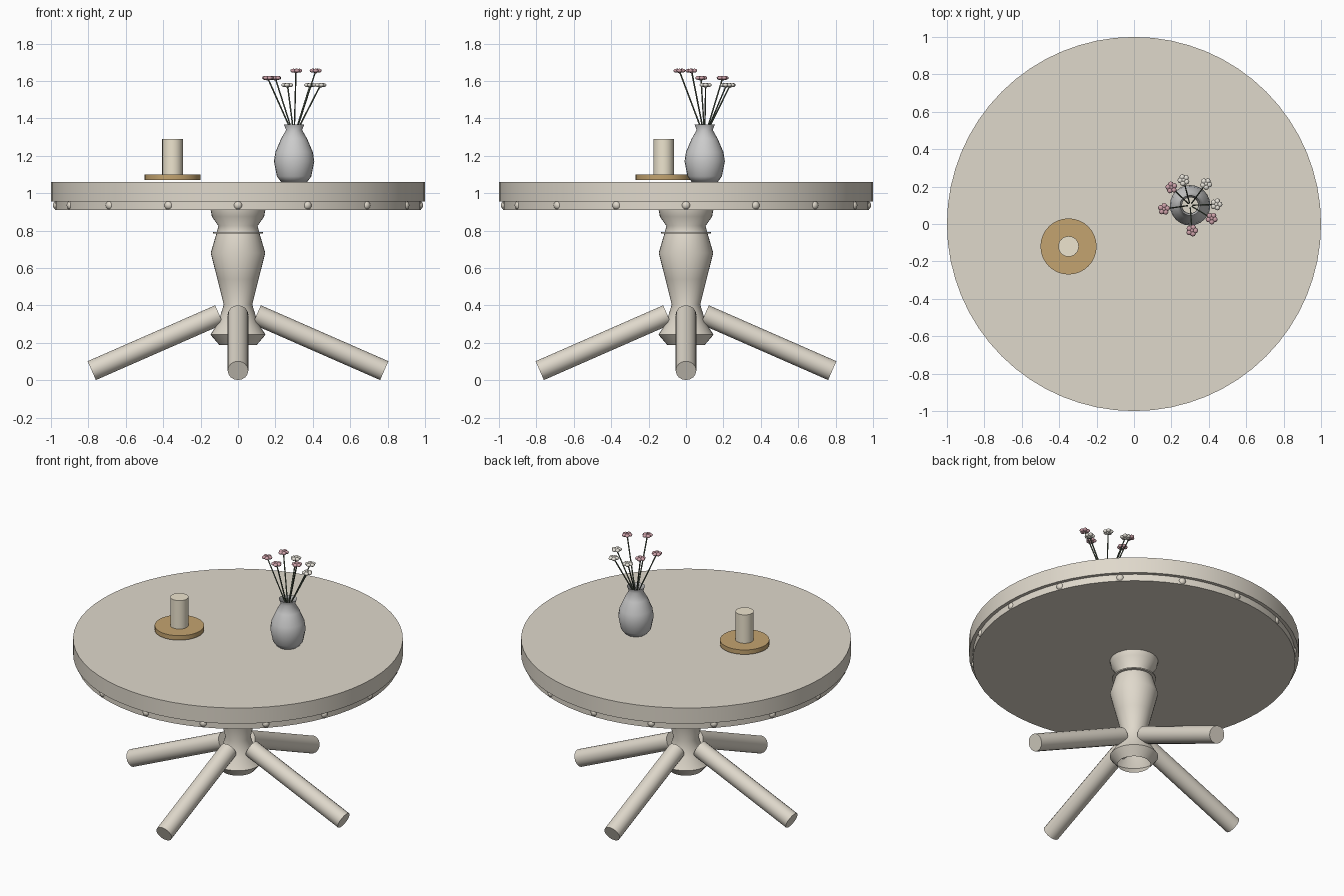
import bpy, bmesh
from math import pi, sin, cos, radians
from mathutils import Vector, Matrix

if "Cube" in bpy.data.objects:
    bpy.data.objects.remove(bpy.data.objects["Cube"])


def mat(name, rgb):
    m = bpy.data.materials.new(name)
    m.diffuse_color = (*rgb, 1)
    m.use_nodes = True
    m.node_tree.nodes["Principled BSDF"].inputs["Base Color"].default_value = m.diffuse_color
    return m


CREAM = mat("cream_paint", (0.74, 0.69, 0.60))
WAX = mat("candle_wax", (0.85, 0.78, 0.62))
BRASS = mat("brass", (0.55, 0.37, 0.16))
STEM = mat("stem_dark", (0.10, 0.13, 0.09))
PINK = mat("petal_pink", (0.62, 0.36, 0.40))
IVORY = mat("petal_ivory", (0.80, 0.77, 0.70))


def finish(bm, name, material=None, angle=40):
    bmesh.ops.recalc_face_normals(bm, faces=bm.faces)
    me = bpy.data.meshes.new(name)
    bm.to_mesh(me)
    bm.free()
    ob = bpy.data.objects.new(name, me)
    bpy.context.collection.objects.link(ob)
    if material:
        me.materials.append(material)
    bpy.ops.object.select_all(action='DESELECT')
    ob.select_set(True)
    bpy.context.view_layer.objects.active = ob
    bpy.ops.object.shade_smooth_by_angle(angle=radians(angle))
    return ob


def lathe(name, profile, segs=32, center=(0, 0), material=None, cap=(), angle=40):
    """Revolve (radius, z) points; cap lists the profile ends to close."""
    bm = bmesh.new()
    rings = [[bm.verts.new((center[0] + r * cos(2 * pi * i / segs),
                            center[1] + r * sin(2 * pi * i / segs), z))
              for i in range(segs)] for r, z in profile]
    for a, b in zip(rings, rings[1:]):
        for i in range(segs):
            j = (i + 1) % segs
            bm.faces.new((a[i], a[j], b[j], b[i]))
    for end in cap:
        bm.faces.new(rings[end])
    return finish(bm, name, material, angle)


def rod(name, a, b, r, segs, material):
    a, b = Vector(a), Vector(b)
    d = b - a
    m = Matrix.Translation((a + b) / 2) @ d.to_track_quat('Z', 'Y').to_matrix().to_4x4()
    bm = bmesh.new()
    bmesh.ops.create_cone(bm, cap_ends=True, segments=segs, radius1=r, radius2=r,
                          depth=d.length, matrix=m)
    return finish(bm, name, material)


# Table top and the apron below it
lathe("table_top", [(1, 0.955), (1, 1.06)], 64, material=CREAM, cap=(0, -1))
lathe("apron", [(0.978, 0.91), (0.978, 0.957)], 64, material=CREAM, cap=(0, -1))

# Beads around the apron
bm = bmesh.new()
for i in range(16):
    a = i * pi / 8
    bmesh.ops.create_uvsphere(bm, u_segments=12, v_segments=8, radius=0.025,
                              matrix=Matrix.Translation((0.965 * cos(a), 0.965 * sin(a), 0.935)))
finish(bm, "apron_beads", CREAM)

# Turned pedestal, open underneath, with a thin collar
lathe("pedestal", [(0.10, 0.188), (0.147, 0.243), (0.105, 0.31), (0.076, 0.405),
                   (0.11, 0.54), (0.146, 0.68), (0.115, 0.785), (0.105, 0.825),
                   (0.14, 0.875), (0.146, 0.91)], material=CREAM, angle=60)
lathe("pedestal_collar", [(0.10, 0.785), (0.133, 0.785), (0.133, 0.793), (0.10, 0.793)],
      material=CREAM)

# Four splayed legs
for i, side in enumerate(("right", "back", "left", "front")):
    c, s = (1, 0, -1, 0)[i], (0, 1, 0, -1)[i]
    rod(side + "_leg", (0.10 * c, 0.10 * s, 0.35), (0.782 * c, 0.782 * s, 0.051),
        0.055, 16, CREAM)

# Candle on a plate
lathe("candle_plate", [(0.15, 1.07), (0.15, 1.10)], 32, (-0.35, -0.12), BRASS, (0, -1))
lathe("candle", [(0.055, 1.10), (0.055, 1.29)], 24, (-0.35, -0.12), WAX, (0, -1))

# Vase, open at the mouth
VX, VY = 0.30, 0.10
lathe("vase", [(0.07, 1.06), (0.092, 1.09), (0.108, 1.17), (0.10, 1.22), (0.07, 1.29),
               (0.043, 1.338), (0.055, 1.368)], 24, (VX, VY), cap=(0,), angle=60)

# Flowers: bloom position and petal colour
flowers = [(0.44, 0.105, 1.575, IVORY), (0.385, 0.215, 1.575, IVORY),
           (0.265, 0.235, 1.575, IVORY), (0.20, 0.195, 1.613, PINK),
           (0.16, 0.08, 1.613, PINK), (0.31, -0.035, 1.652, PINK),
           (0.415, 0.03, 1.652, PINK)]
for n, (x, y, z, colour) in enumerate(flowers):
    dx, dy = (x - VX) * 0.1, (y - VY) * 0.1
    rod(f"stem_{n}", (VX + dx, VY + dy, 1.33), (x, y, z), 0.004, 6, STEM)
    bm = bmesh.new()
    for k in range(5):
        a = 2 * pi * k / 5 + n
        m = (Matrix.Translation((x + 0.018 * cos(a), y + 0.018 * sin(a), z + 0.003))
             @ Matrix.Diagonal((1, 1, 0.7, 1)))
        bmesh.ops.create_uvsphere(bm, u_segments=8, v_segments=6, radius=0.015, matrix=m)
    bmesh.ops.create_uvsphere(bm, u_segments=8, v_segments=6, radius=0.013,
                              matrix=Matrix.Translation((x, y, z + 0.001)))
    finish(bm, f"bloom_{n}", colour, 60)
